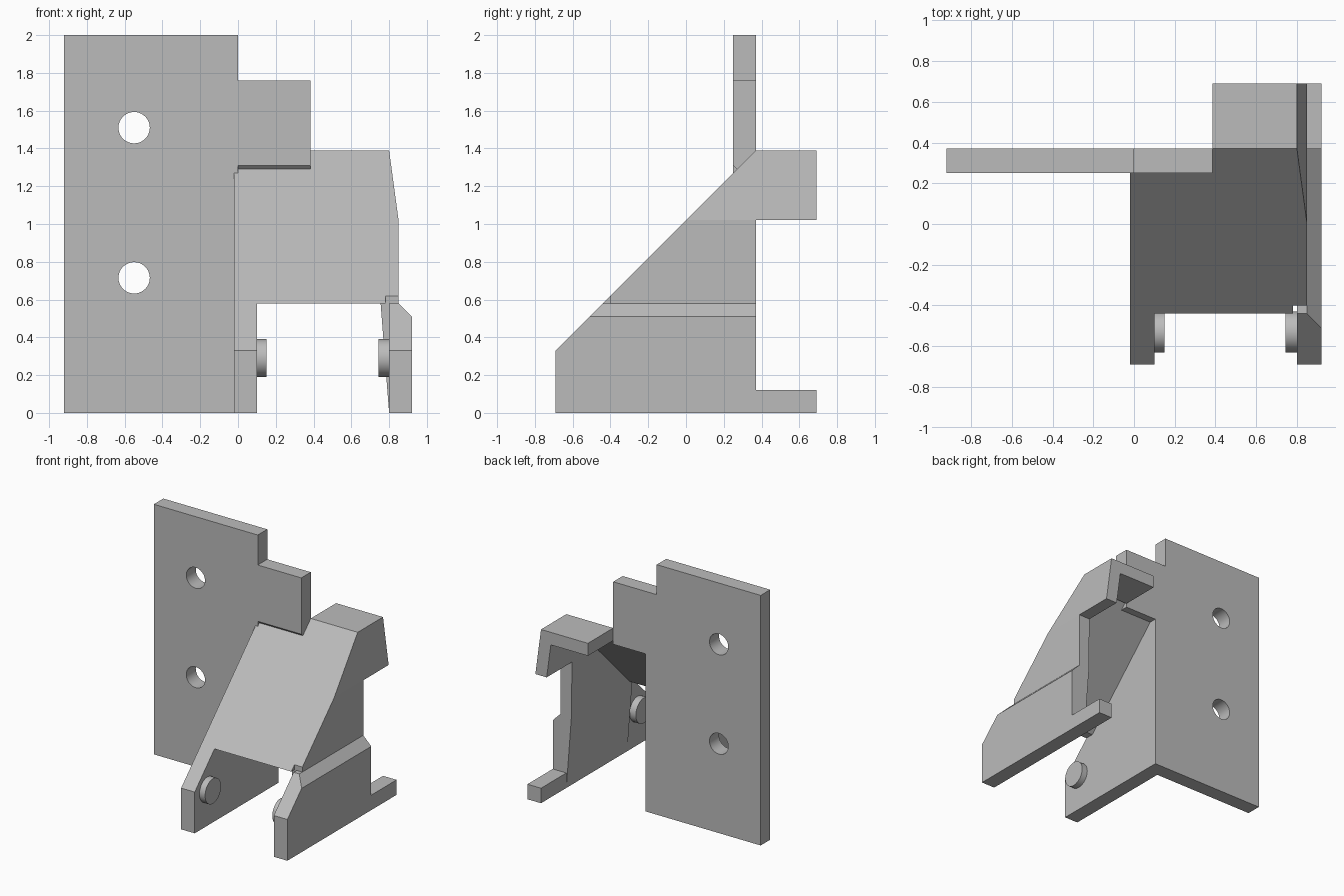
import bpy, bmesh
from math import pi
from mathutils import Vector, Matrix

old = bpy.data.objects.get("Cube")
if old:
    bpy.data.objects.remove(old, do_unlink=True)

grey = bpy.data.materials.new("plain grey")
grey.use_nodes = True
grey.diffuse_color = (0.5, 0.5, 0.5, 1)
grey.node_tree.nodes["Principled BSDF"].inputs["Base Color"].default_value = grey.diffuse_color

SLOPE = 1.02  # the ramp plane is z = y + SLOPE


def finish(name, bm):
    bmesh.ops.recalc_face_normals(bm, faces=bm.faces[:])
    mesh = bpy.data.meshes.new(name)
    bm.to_mesh(mesh)
    bm.free()
    mesh.materials.append(grey)
    obj = bpy.data.objects.new(name, mesh)
    bpy.context.collection.objects.link(obj)
    return obj


def prism(name, profile, axis, start, end, clip=False):
    """Extrude a profile along x (profile in y, z) or along y (profile in x, z)."""
    bm = bmesh.new()
    at = (lambda a, b: (start, a, b)) if axis == "x" else (lambda a, b: (a, start, b))
    face = bm.faces.new([bm.verts.new(at(a, b)) for a, b in profile])
    new = bmesh.ops.extrude_face_region(bm, geom=[face])["geom"]
    step = end - start
    move = Vector((step, 0, 0)) if axis == "x" else Vector((0, step, 0))
    bmesh.ops.translate(bm, vec=move, verts=[v for v in new if isinstance(v, bmesh.types.BMVert)])
    if clip:  # trim everything above the ramp plane
        bmesh.ops.bisect_plane(bm, geom=bm.verts[:] + bm.edges[:] + bm.faces[:],
                               plane_co=(0, 0, SLOPE), plane_no=(0, -1, 1), clear_outer=True)
        bmesh.ops.holes_fill(bm, edges=[e for e in bm.edges if e.is_boundary])
    return finish(name, bm)


def cylinder(name, center, radius, depth, axis):
    bm = bmesh.new()
    turn = Matrix.Rotation(pi / 2, 4, "Y" if axis == "x" else "X")
    bmesh.ops.create_cone(bm, cap_ends=True, segments=48, radius1=radius, radius2=radius,
                          depth=depth, matrix=Matrix.Translation(center) @ turn)
    obj = finish(name, bm)
    bpy.ops.object.select_all(action="DESELECT")
    obj.select_set(True)
    bpy.context.view_layer.objects.active = obj
    bpy.ops.object.shade_smooth_by_angle()
    return obj


# Upright mounting plate with two bolt holes
plate = prism("mounting_plate", [(-0.92, 0), (0, 0), (0, 2), (-0.92, 2)], "y", 0.25, 0.37)
for z in (0.715, 1.51):
    cutter = cylinder("hole_cutter", (-0.55, 0.31, z), 0.083, 0.4, "y")
    cutter.hide_render = True
    bpy.context.view_layer.objects.active = plate
    mod = plate.modifiers.new("hole", "BOOLEAN")
    mod.operation = "DIFFERENCE"
    mod.solver = "EXACT"
    mod.object = cutter
    bpy.ops.object.modifier_apply(modifier=mod.name)
    bpy.data.objects.remove(cutter, do_unlink=True)

# Tab beside the plate, bevelled where it meets the ramp
prism("plate_tab", [(0.25, 1.31), (0.30, 1.26), (0.37, 1.26), (0.37, 1.76), (0.25, 1.76)],
      "x", 0, 0.385)

# Side wall joined to the plate
prism("right_wall", [(-0.69, 0), (0.37, 0), (0.37, 0.37 + SLOPE), (-0.69, SLOPE - 0.69)],
      "x", -0.02, 0.10)

# Sloping ramp, cut level along its lower edge
THICK = 0.07
prism("ramp", [(0.58 - SLOPE, 0.58), (0.58 - SLOPE + THICK, 0.58),
               (0.37, 0.37 + SLOPE - THICK), (0.37, 0.37 + SLOPE)], "x", -0.02, 0.78)

# Opposite wall: straight front lug and drafted rear wall
outer = [(0.92, 0), (0.92, 0.51), (0.85, 0.58)]
prism("left_lug", outer + [(0.80, 0.58), (0.80, 0)], "y", -0.69, -0.38, clip=True)
prism("left_wall", outer + [(0.85, 1.02), (0.80, 1.39), (0.70, 1.39), (0.75, 1.02),
                            (0.755, 0.58), (0.80, 0)], "y", -0.40, 0.37, clip=True)

# Rear foot and overhanging hook
prism("rear_foot", [(0.80, 0), (0.92, 0), (0.92, 0.12), (0.80, 0.12)], "y", 0.37, 0.69)
prism("rear_hook", [(0.385, 1.39), (0.80, 1.39), (0.85, 1.02), (0.75, 1.02),
                    (0.713, 1.29), (0.385, 1.29)], "y", 0.37, 0.69)

# Short pins facing each other
for name, x in (("right_pin", 0.12), ("left_pin", 0.775)):
    cylinder(name, (x, -0.53, 0.29), 0.10, 0.06, "x")
